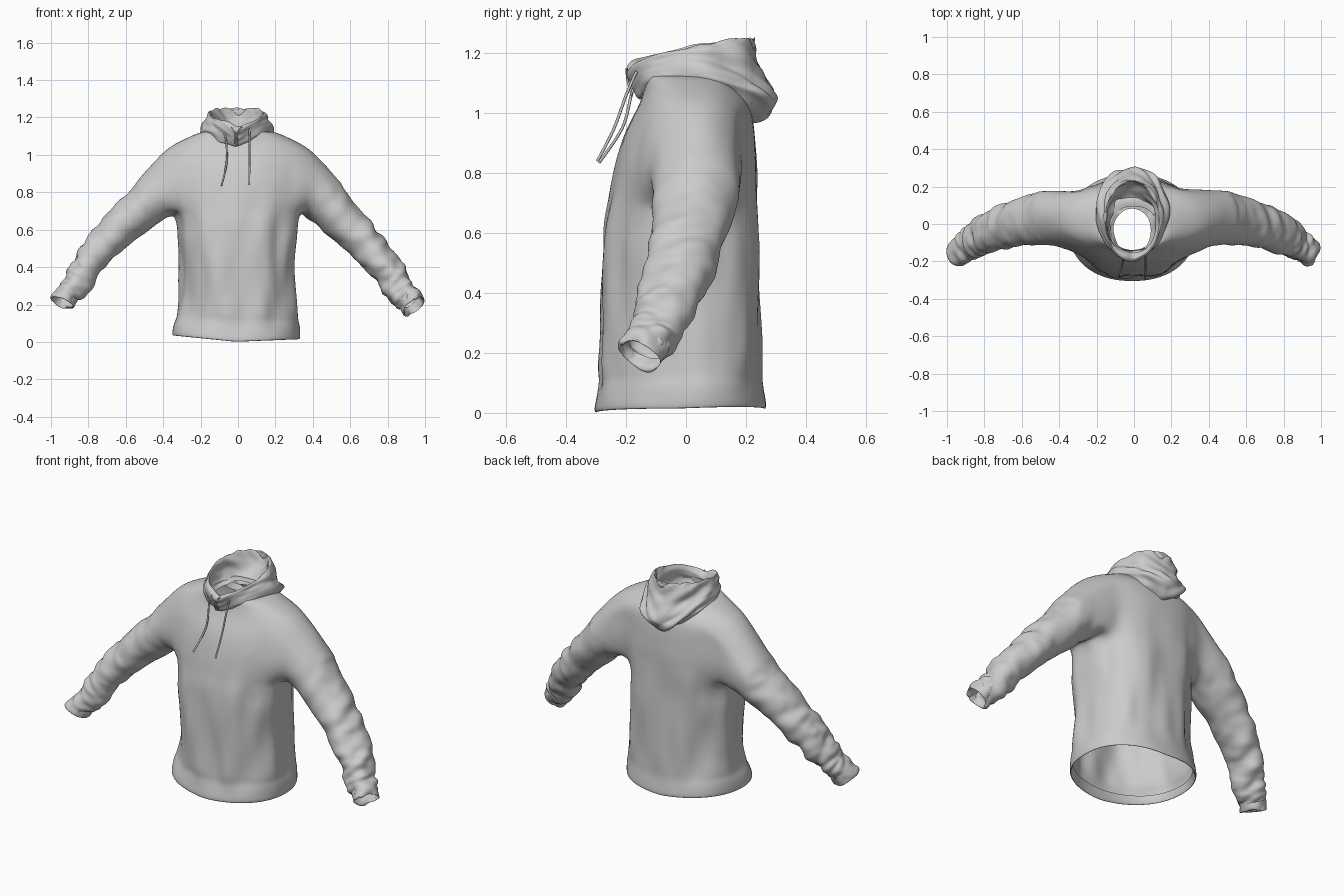
import bpy, bmesh
from math import sin, cos, pi, copysign
from mathutils import Vector, noise

if "Cube" in bpy.data.objects:
    bpy.data.objects.remove(bpy.data.objects["Cube"])

fabric = bpy.data.materials.new("grey fabric")
fabric.use_nodes = True
GREY = (0.6, 0.6, 0.6, 1)
fabric.diffuse_color = GREY
fabric.node_tree.nodes["Principled BSDF"].inputs["Base Color"].default_value = GREY

COLS = 48          # columns around the body, also points around a sleeve
HALF = COLS // 8   # half width of an armhole in columns


def smooth_path(pts, sub):
    """Catmull-Rom interpolation of tuples, sub steps per span."""
    out = []
    for i in range(len(pts) - 1):
        p = [pts[max(i - 1, 0)], pts[i], pts[i + 1], pts[min(i + 2, len(pts) - 1)]]
        for k in range(sub):
            t = k / sub
            out.append(tuple(
                0.5 * (2 * b + (c - a) * t + (2 * a - 5 * b + 4 * c - d) * t ** 2
                       + (3 * b - a - 3 * c + d) * t ** 3) for a, b, c, d in zip(*p)))
    return out + [tuple(pts[-1])]


def spow(v, e):
    return copysign(abs(v) ** e, v)


def clamp(v):
    return min(1, max(0, v))


def bridge(bm, lower, upper, skip=lambda j: False):
    n = len(lower)
    for j in range(n):
        if not skip(j):
            bm.faces.new((lower[j], lower[(j + 1) % n], upper[(j + 1) % n], upper[j]))


def wrinkle(bm, amount):
    """Push the cloth along its normals by amount(position)."""
    bmesh.ops.recalc_face_normals(bm, faces=bm.faces)
    bm.normal_update()
    moves = [(v, v.normal * amount(v.co)) for v in bm.verts]
    for v, d in moves:
        v.co += d


def finish(name, bm):
    mesh = bpy.data.meshes.new(name)
    bm.to_mesh(mesh)
    bm.free()
    mesh.materials.append(fabric)
    for p in mesh.polygons:
        p.use_smooth = True
    ob = bpy.data.objects.new(name, mesh)
    bpy.context.collection.objects.link(ob)
    soften = ob.modifiers.new("soften", "SUBSURF")
    soften.levels = soften.render_levels = 1


# Body: height, half width, front y, back y (folded hem first, neck last)
body_profile = [
    (0.05, .326, -.280, .246), (0.03, .329, -.285, .251), (0.000, .336, -.298, .262),
    (0.012, .343, -.307, .269), (0.07, .339, -.294, .260), (0.11, .329, -.286, .255),
    (0.15, .325, -.287, .254), (0.25, .315, -.286, .250), (0.40, .307, -.286, .246),
    (0.55, .318, -.279, .242), (0.64, .330, -.271, .241),
    (0.70, .345, -.260, .240), (0.76, .355, -.251, .238), (0.82, .362, -.239, .237),
    (0.88, .372, -.223, .233), (0.94, .385, -.202, .228), (0.99, .396, -.177, .221),
    (1.036, .386, -.154, .208),
    (1.082, .290, -.140, .175), (1.124, .192, -.139, .139), (1.12, .125, -.140, .095)]
SUB = 2
HOLE_LOW, HOLE_TOP = 11 * SUB, 17 * SUB

bm = bmesh.new()
rings = []
for z, hx, yf, yb in smooth_path(body_profile, SUB):
    ring = []
    low = max(0, 1 - z / 0.25)
    for j in range(COLS):
        a = 2 * pi * j / COLS
        c, s = spow(cos(a), 0.9), spow(sin(a), 0.9)
        sag = low * (0.024 * abs(c) - 0.01 * c + 0.012 * max(s, 0))
        ring.append(bm.verts.new((hx * c - 0.01 * low, (yf + yb) / 2 + (yb - yf) / 2 * s, z + sag)))
    rings.append(ring)


def in_armhole(row, j):
    near = lambda centre: (j - centre + HALF) % COLS < 2 * HALF
    return HOLE_LOW <= row < HOLE_TOP and (near(0) or near(COLS // 2))


for i in range(len(rings) - 1):
    bridge(bm, rings[i], rings[i + 1], lambda j: in_armhole(i, j))

# Sleeves: centre x, y, z, thickness radius, depth radius
sleeve_profile = [
    (.450, .036, .765, .132, .153), (.515, .025, .690, .116, .140), (.605, .010, .605, .107, .126),
    (.690, -.013, .510, .096, .117), (.770, -.045, .415, .085, .109), (.828, -.075, .330, .080, .100),
    (.872, -.107, .262, .079, .090), (.912, -.132, .227, .068, .081), (.943, -.155, .190, .065, .076)]

for side in (1, -1):
    def col(j):
        return (-j if side > 0 else COLS // 2 + j) % COLS

    # armhole border: top middle, front, bottom, back
    loop = [rings[HOLE_TOP][col(j)] for j in range(HALF)]
    loop += [rings[r][col(HALF)] for r in range(HOLE_TOP, HOLE_LOW, -1)]
    loop += [rings[HOLE_LOW][col(j)] for j in range(HALF, -HALF, -1)]
    loop += [rings[r][col(-HALF)] for r in range(HOLE_LOW, HOLE_TOP)]
    loop += [rings[HOLE_TOP][col(j)] for j in range(-HALF, 0)]

    stations = smooth_path(sleeve_profile, 5)
    centres = []
    for k, st in enumerate(stations):
        t = k / (len(stations) - 1)
        lift = 0.04 * sin(pi * t) + 0.015 * t if side < 0 else 0
        centres.append(Vector((side * st[0], st[1], st[2] + lift)))
    loops = []
    for k, st in enumerate(stations):
        axis = (centres[min(k + 1, len(centres) - 1)] - centres[max(k - 1, 0)]).normalized()
        up = axis.cross(Vector((0, side, 0))).normalized()
        up *= copysign(1, up.z)
        front = axis.cross(up)
        front *= -copysign(1, front.y)
        loops.append([centres[k] + up * cos(2 * pi * q / COLS) * st[3]
                      + front * sin(2 * pi * q / COLS) * st[4] for q in range(COLS)])
    # cuff turned inwards
    for back, shrink in ((1, 0.93), (5, 0.85)):
        c = centres[-1 - back]
        loops.append([c + (p - c) * shrink for p in loops[len(stations) - 1 - back]])
    # blend from the armhole to the first sleeve loop
    start = [v.co.copy() for v in loop]
    blends = [[a.lerp(b, f) for a, b in zip(start, loops[0])] for f in (0.25, 0.5, 0.75)]
    previous = loop
    for pts in blends + loops:
        current = [bm.verts.new(p) for p in pts]
        bridge(bm, previous, current)
        previous = current

# relax the cloth around the armholes, most at the lower corners
for top, rounds in ((0.92, 14), (1.06, 3)):
    armpits = [v for v in bm.verts if 0.2 < abs(v.co.x) < 0.5 and 0.6 < v.co.z < top]
    for _ in range(rounds):
        bmesh.ops.smooth_vert(bm, verts=armpits, factor=0.5, use_axis_x=True, use_axis_y=True, use_axis_z=True)


def cloth_folds(p):
    # vertical drape, deeper at the waist sides and soft on the chest
    drape = noise.noise(Vector((p.x * 9, p.y * 7, p.z * 1.8)))
    drape += 0.7 * noise.noise(Vector((p.x * 17, p.y * 15 + 5, p.z * 4)))
    drape *= 0.024 * clamp((p.z - 0.05) / 0.12) * clamp((1.05 - p.z) / 0.5)
    # folds bunching up towards the cuffs
    u = 0.65 * abs(p.x) - 0.75 * p.z
    reach = clamp((abs(p.x) - 0.42) / 0.42)
    bunch = noise.noise(Vector((u * 17 + 5 * p.y, p.y * 8, (p.z + abs(p.x)) * 6 + p.x)))
    bunch += 0.7 * reach * noise.noise(Vector((u * 38 - 9 * p.y, p.y * 14, p.z * 12 + p.x)))
    bunch *= 0.005 + 0.019 * reach ** 1.5
    if abs(p.x) > 0.93 and p.z < 0.23:
        bunch *= 0.3
    return drape * (1 - reach) * clamp((0.5 - abs(p.x)) / 0.15) + bunch * clamp((abs(p.x) - 0.36) / 0.1)


wrinkle(bm, cloth_folds)
finish("hoodie_body", bm)

# Hood lying on the shoulders: centre y, x radius, y radius, z at front, side, back
hood_profile = [
    (-.030, .100, .112, 1.085, 1.10, 1.11), (-.005, .122, .148, 1.11, 1.125, 1.12),
    (.025, .130, .180, 1.14, 1.18, 1.18), (.025, .138, .197, 1.16, 1.217, 1.240),
    (.022, .147, .208, 1.167, 1.226, 1.253), (.022, .162, .214, 1.15, 1.205, 1.232),
    (.030, .182, .214, 1.125, 1.165, 1.15), (.058, .194, .234, 1.10, 1.13, 1.075),
    (.070, .193, .236, 1.08, 1.11, 1.025), (.052, .185, .207, 1.065, 1.10, .980),
    (.030, .165, .170, 1.06, 1.09, .975)]
bm = bmesh.new()
previous = None
for cy, rx, ry, zf, zs, zb in smooth_path(hood_profile, 4):
    ring = []
    for j in range(COLS):
        a = 2 * pi * j / COLS
        s = sin(a)
        end, power = (zf, 1.4) if s < 0 else (zb, 0.7 if zb > zs else 1.5)
        z = zs + (end - zs) * abs(s) ** power
        # small dip where the two edges meet at the front
        z -= 0.02 * max(0, -s) ** 40
        ring.append(bm.verts.new((rx * cos(a) - 0.01, cy + ry * s, z)))
    if previous:
        bridge(bm, previous, ring)
    previous = ring


def hood_folds(p):
    # creases sweeping from the collar down to the point at the back
    sweep = p.z * 20 - abs(p.x) * 16 + p.y * 4
    fold = noise.noise(Vector((sweep, p.x * 7, p.y * 7)))
    fold += 0.7 * noise.noise(Vector((sweep * 2, p.x * 14, p.y * 12)))
    return 0.024 * fold * (1 if p.y > 0.05 else 0.6)


wrinkle(bm, hood_folds)
finish("hood", bm)


def cord(name, pts, radius):
    curve = bpy.data.curves.new(name, "CURVE")
    curve.dimensions = "3D"
    curve.bevel_depth = radius
    curve.bevel_resolution = 2
    curve.use_fill_caps = True
    sp = curve.splines.new("POLY")
    path = smooth_path(pts, 5)
    sp.points.add(len(path) - 1)
    for q, p in zip(sp.points, path):
        q.co = (*p, 1)
    sp.use_smooth = True
    curve.materials.append(fabric)
    bpy.context.collection.objects.link(bpy.data.objects.new(name, curve))


# Drawstrings and the small loop under the collar
cord("right_drawstring", [(-.075, -.165, 1.13), (-.062, -.183, 1.06), (-.062, -.213, .95), (-.088, -.290, .835)], 0.005)
cord("left_drawstring", [(.060, -.165, 1.14), (.062, -.20, 1.06), (.061, -.24, .95), (.060, -.296, .84)], 0.005)
cord("collar_loop", [(-.035, -.198, 1.15), (-.014, -.195, 1.11), (-.018, -.182, 1.065), (0, -.182, 1.065),
                     (-.006, -.195, 1.11), (.020, -.198, 1.15)], 0.004)
